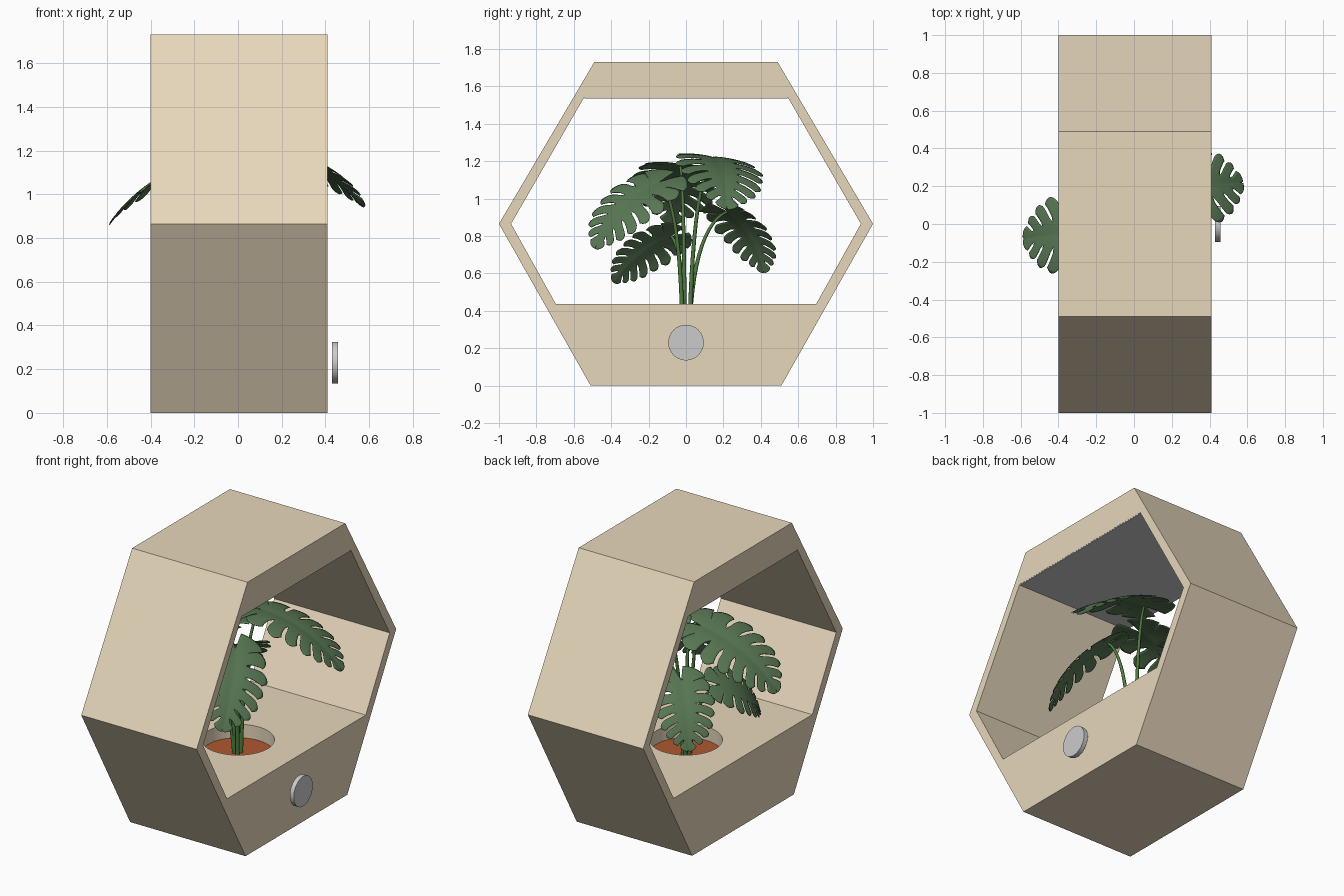
import bpy, bmesh, math
from mathutils import Vector

if "Cube" in bpy.data.objects:
    bpy.data.objects.remove(bpy.data.objects["Cube"])


def material(name, rgb):
    m = bpy.data.materials.new(name)
    m.diffuse_color = (*rgb, 1)
    m.use_nodes = True
    m.node_tree.nodes["Principled BSDF"].inputs["Base Color"].default_value = m.diffuse_color
    return m


WOOD = material("pale_wood", (0.80, 0.68, 0.50))
LEAF = material("leaf_green", (0.10, 0.19, 0.09))
STEM = material("stem_green", (0.08, 0.20, 0.05))
CLAY = material("terracotta", (0.42, 0.10, 0.03))


def finish(bm, name, mat=None, smooth=False):
    me = bpy.data.meshes.new(name)
    bm.to_mesh(me)
    bm.free()
    ob = bpy.data.objects.new(name, me)
    bpy.context.collection.objects.link(ob)
    if mat:
        me.materials.append(mat)
    if smooth:
        me.shade_smooth()
    return ob


def cylinder(name, r1, r2, z0, z1, mat=None):
    bpy.ops.mesh.primitive_cone_add(vertices=64, radius1=r1, radius2=r2, depth=z1 - z0,
                                    location=(0, 0, (z0 + z1) / 2))
    ob = bpy.context.object
    ob.name = name
    bpy.ops.object.shade_smooth_by_angle()
    if mat:
        ob.data.materials.append(mat)
    return ob


# Hexagonal frame: outer and inner profile joined into a ring
OUTER = [(-0.51, 0), (0.51, 0), (1, 0.865), (0.49, 1.73), (-0.49, 1.73), (-1, 0.865)]
INNER = [(-0.695, 0.435), (0.695, 0.435), (0.935, 0.865), (0.545, 1.54), (-0.545, 1.54), (-0.935, 0.865)]
X0, X1 = -0.40, 0.41
bm = bmesh.new()
o0, o1, i0, i1 = [[bm.verts.new((x, *p)) for p in prof]
                  for prof, x in ((OUTER, X0), (OUTER, X1), (INNER, X0), (INNER, X1))]
for k in range(6):
    j = (k + 1) % 6
    for a, b in ((o0, o1), (o1, i1), (i1, i0), (i0, o0)):
        bm.faces.new((a[k], a[j], b[j], b[k]))
bmesh.ops.recalc_face_normals(bm, faces=bm.faces[:])
frame = finish(bm, "hexagon_frame", WOOD)

# Round planting hole in the floor
cutter = cylinder("hole_cutter", 0.21, 0.21, 0.10, 0.60)
cutter.hide_render = True
cutter.hide_viewport = True
mod = frame.modifiers.new("planting_hole", 'BOOLEAN')
mod.object = cutter
mod.operation = 'DIFFERENCE'
mod.solver = 'EXACT'
cylinder("clay_pot", 0.16, 0.208, 0.11, 0.35, CLAY)

# Light panel under the ceiling
bpy.ops.mesh.primitive_cube_add(size=1, location=((X0 + X1) / 2, 0, 1.537))
panel = bpy.context.object
panel.name = "light_panel"
panel.scale = (X1 - X0 - 0.002, 1.085, 0.006)

# Control knob
knob = cylinder("control_knob", 0.095, 0.095, -0.014, 0.014)
knob.rotation_euler = (0, math.pi / 2, 0)
knob.location = (0.444, 0, 0.23)

# Half-leaf outline: position on midrib, vein length, vein sweep in degrees
VEINS = [(0, 0.23, -75), (0.08, 0.35, -32), (0.3, 0.41, 5), (0.6, 0.36, 28), (0.85, 0.18, 42), (1, 0.03, 80)]


def vein(t):
    for a, b in zip(VEINS, VEINS[1:]):
        if t <= b[0]:
            f = (t - a[0]) / (b[0] - a[0])
            return a[1] + f * (b[1] - a[1]), math.radians(a[2] + f * (b[2] - a[2]))
    return VEINS[-1][1], math.radians(VEINS[-1][2])


EDGES = [0, 0.12, 0.24, 0.36, 0.48, 0.60, 0.72, 0.84, 1.0]


def split_leaf(name, base, tip, hint, width=1.0):
    base, tip = Vector(base), Vector(tip)
    e1 = tip - base
    L = e1.length
    e1.normalize()
    e2 = Vector(hint).cross(e1).normalized()
    e3 = e1.cross(e2)
    bm = bmesh.new()
    cols, rows = 6, 12
    for side in (-1, 1):
        for f, (ta, tb) in enumerate(zip(EDGES, EDGES[1:])):
            mid, half = (ta + tb) / 2, (tb - ta) / 2
            grid = []
            for r in range(rows + 1):
                s = r / rows
                # fingers narrow away from the slit root and round off at the rim
                shrink = 1 - 0.22 * min(1, max(0, (s - 0.36) / 0.12))
                line = []
                for c in range(cols + 1):
                    q = 2 * c / cols - 1
                    lo = f > 1 or q > 0
                    hi = f < len(EDGES) - 2 or q < 0
                    t = mid + q * half * (shrink if (lo and hi and f > 0) else 1)
                    W, ang = vein(t)
                    reach = s * W * (1 - 0.13 * q * q * s ** 4 * (f > 0))
                    u = t * 0.97 + reach * math.sin(ang + 0.25 * (s - 1) * (t > 0.1))
                    v = reach * math.cos(ang) * width
                    w = 0.40 * u * (1 - u) - 0.55 * v * v + 0.12 * v
                    line.append(bm.verts.new(base + L * (u * e1 + side * v * e2 + w * e3)))
                grid.append(line)
            for r in range(rows):
                for c in range(cols):
                    q = (grid[r][c], grid[r][c + 1], grid[r + 1][c + 1], grid[r + 1][c])
                    bm.faces.new(q if side < 0 else q[::-1])
    bmesh.ops.remove_doubles(bm, verts=bm.verts[:], dist=0.0005)
    bmesh.ops.recalc_face_normals(bm, faces=bm.faces[:])
    ob = finish(bm, name, LEAF, True)
    mod = ob.modifiers.new("thickness", 'SOLIDIFY')
    mod.thickness = 0.003


def stalk(name, foot, top):
    cu = bpy.data.curves.new(name, 'CURVE')
    cu.dimensions = '3D'
    cu.bevel_depth = 0.012
    cu.bevel_resolution = 3
    cu.use_fill_caps = True
    sp = cu.splines.new('BEZIER')
    sp.bezier_points.add(1)
    foot, top = Vector(foot), Vector(top)
    rise = top.z - foot.z
    out = Vector((top.x - foot.x, top.y - foot.y, 0))
    a, b = sp.bezier_points
    a.co, b.co = foot, top
    a.handle_left, a.handle_right = foot - Vector((0, 0, 0.1)), foot + Vector((0, 0, rise * 0.6)) + out * 0.1
    b.handle_left, b.handle_right = top - out * 0.55 - Vector((0, 0, rise * 0.08)), top + out * 0.1
    b.radius = 0.6
    cu.materials.append(STEM)
    bpy.context.collection.objects.link(bpy.data.objects.new(name, cu))


# Plant: blade base, tip, facing hint and relative width
LEAVES = {
    "left": ((-0.08, -0.03, 1.17), (-0.59, -0.08, 0.86), (-0.2, 0.1, 1), 1.0),
    "right": ((0.05, 0.15, 1.22), (0.58, 0.22, 0.94), (0.1, 0.15, 1), 0.98),
    "front": ((0.08, -0.14, 1.09), (0.23, -0.49, 0.73), (0.5, -0.2, 0.8), 1.0),
    "low_front": ((-0.18, -0.08, 0.80), (-0.245, -0.39, 0.55), (-0.6, 0, 0.8), 1.0),
    "back": ((-0.12, 0.22, 0.93), (-0.31, 0.42, 0.60), (-0.4, 0.3, 0.8), 1.05),
}
for k, (name, (base, tip, hint, width)) in enumerate(LEAVES.items()):
    split_leaf(name + "_leaf", base, tip, hint, width)
    ang = math.atan2(base[1], base[0])
    stalk(name + "_stalk", (0.022 * math.cos(ang), 0.022 * math.sin(ang), 0.34), base)
